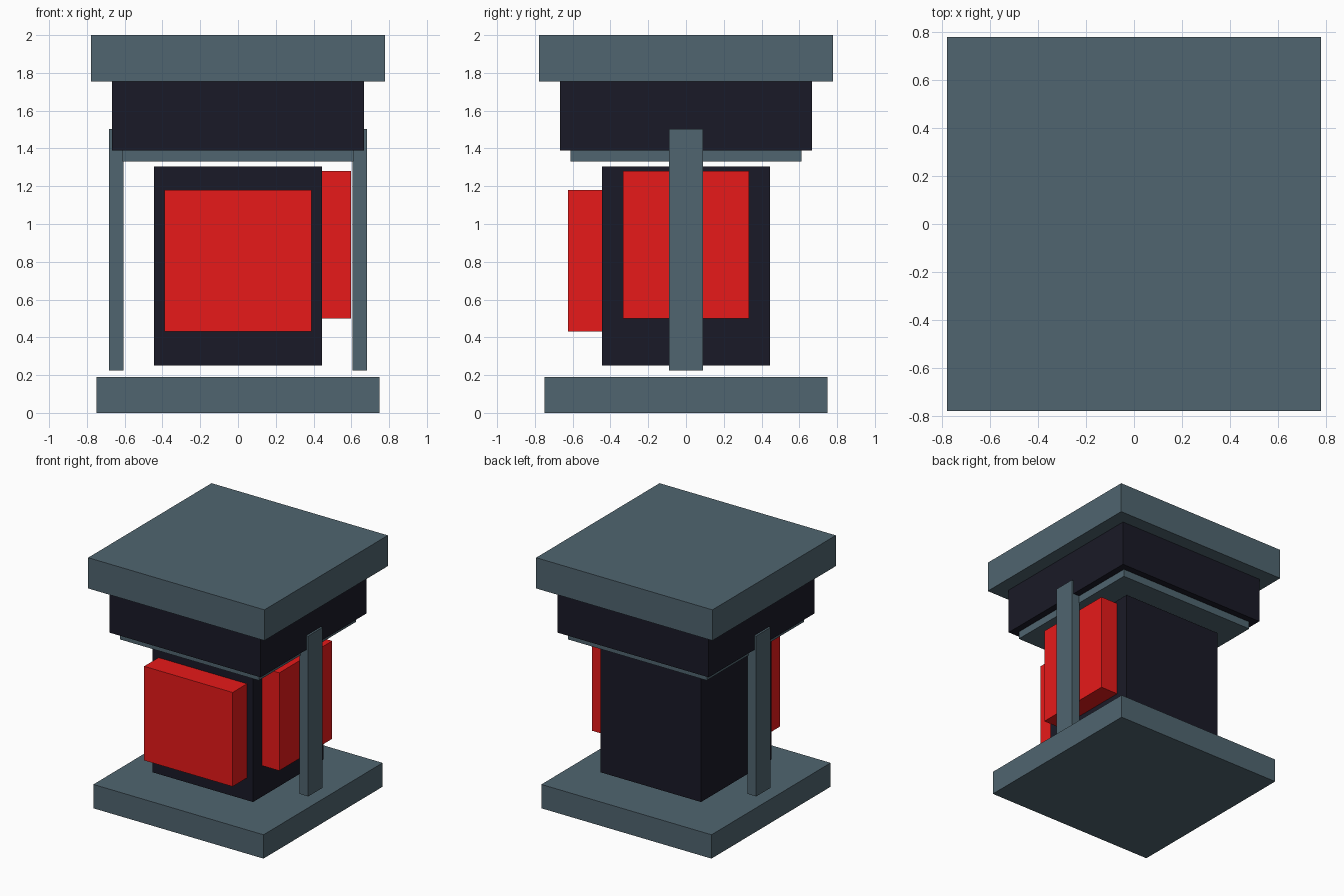
import bpy

if "Cube" in bpy.data.objects:
    bpy.data.objects.remove(bpy.data.objects["Cube"])


def material(name, rgb):
    m = bpy.data.materials.new(name)
    m.diffuse_color = (*rgb, 1)
    m.use_nodes = True
    m.node_tree.nodes["Principled BSDF"].inputs["Base Color"].default_value = m.diffuse_color
    return m


slate = material("slate_grey", (0.08, 0.13, 0.16))
dark = material("dark_navy", (0.01, 0.01, 0.02))
red = material("red", (0.8, 0.01, 0.01))


def box(name, x, y, z, mat):
    """Box spanning the (min, max) ranges given for each axis."""
    ranges = (x, y, z)
    centre = [(a + b) / 2 for a, b in ranges]
    size = [b - a for a, b in ranges]
    bpy.ops.mesh.primitive_cube_add(size=1)
    ob = bpy.context.object
    ob.name = ob.data.name = name
    for v in ob.data.vertices:
        v.co = [c + s * k for c, s, k in zip(centre, size, v.co)]
    ob.data.materials.append(mat)
    return ob


def slab(name, half, z, mat):
    """Square centred slab."""
    return box(name, (-half, half), (-half, half), z, mat)


# Stacked square slabs
slab("base", 0.75, (0, 0.19), slate)
slab("body", 0.444, (0.252, 1.305), dark)
slab("collar_plate", 0.612, (1.33, 1.39), slate)
slab("upper_block", 0.666, (1.39, 1.755), dark)
slab("top_cap", 0.777, (1.755, 2.0), slate)

# Red panels on the front and right faces
box("front_panel", (-0.39, 0.39), (-0.625, -0.44), (0.43, 1.18), red)
box("right_panel", (0.44, 0.597), (-0.333, 0.333), (0.5, 1.28), red)

# Side posts
for side, s in (("left", -1), ("right", 1)):
    box(side + "_post", sorted((s * 0.606, s * 0.682)), (-0.09, 0.09), (0.225, 1.503), slate)
